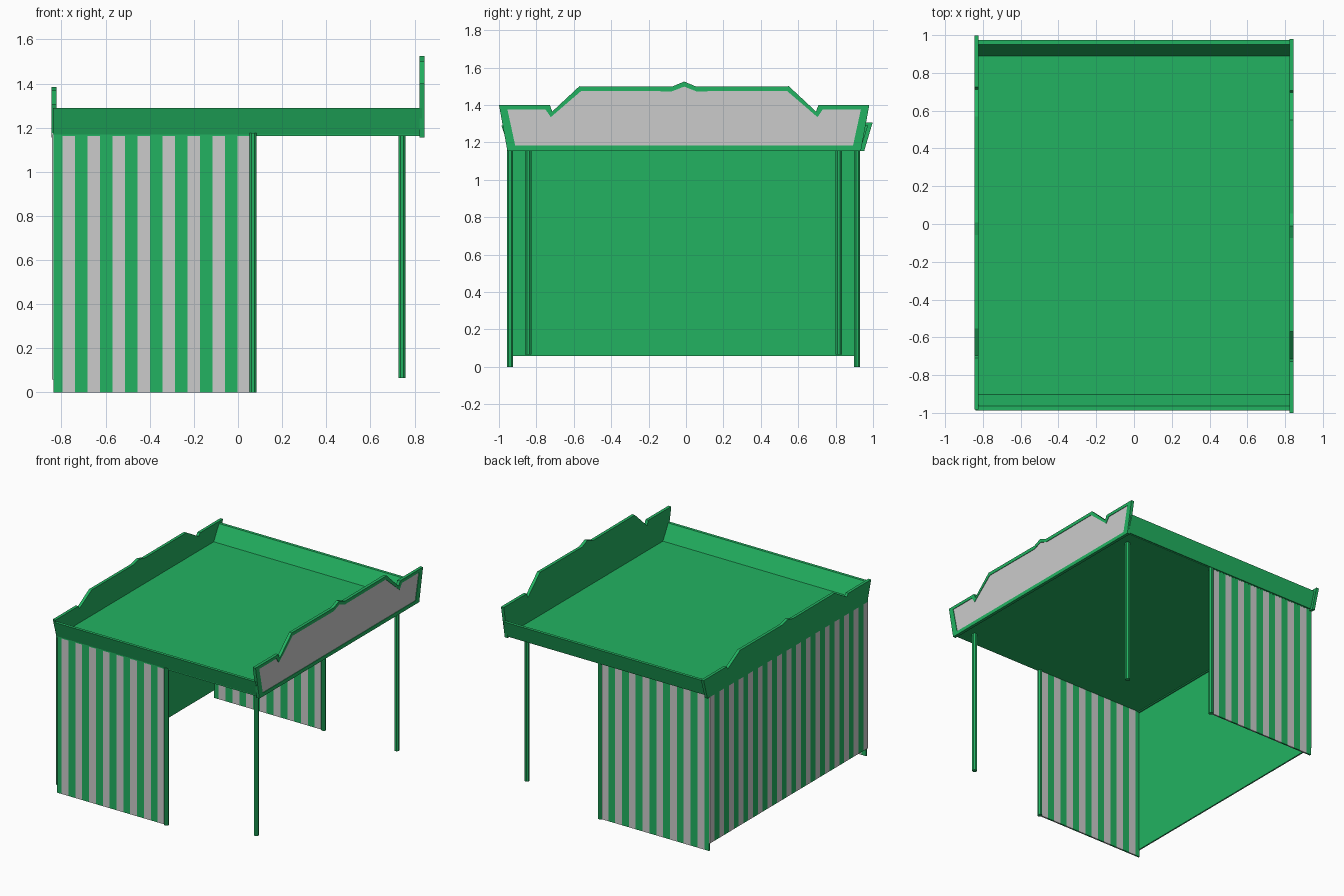
import bpy, bmesh, math
from mathutils import Vector

if "Cube" in bpy.data.objects:
    bpy.data.objects.remove(bpy.data.objects["Cube"])

CY = -0.013  # middle line of the stall


def material(name, rgb):
    m = bpy.data.materials.new(name)
    m.diffuse_color = (*rgb, 1)
    m.use_nodes = True
    m.node_tree.nodes["Principled BSDF"].inputs["Base Color"].default_value = m.diffuse_color
    return m


green = material("green", (0.016, 0.45, 0.12))
grey = material("light grey", (0.6, 0.6, 0.6))


def finish(name, bm):
    bmesh.ops.recalc_face_normals(bm, faces=bm.faces)
    me = bpy.data.meshes.new(name)
    bm.to_mesh(me)
    bm.free()
    ob = bpy.data.objects.new(name, me)
    bpy.context.collection.objects.link(ob)
    me.materials.append(green)
    me.materials.append(grey)
    return ob


def add_prism(bm, pts, offset, mat=0):
    """Extrude a planar outline along an offset."""
    off = Vector(offset)
    a = [bm.verts.new(p) for p in pts]
    b = [bm.verts.new(Vector(p) + off) for p in pts]
    n = len(pts)
    faces = [bm.faces.new(a), bm.faces.new(b[::-1])]
    faces += [bm.faces.new((a[i], b[i], b[(i + 1) % n], a[(i + 1) % n])) for i in range(n)]
    for f in faces:
        f.material_index = mat
    return faces


def add_box(bm, lo, hi, mat=0):
    (x0, y0, z0), (x1, y1, z1) = lo, hi
    return add_prism(bm, [(x0, y0, z0), (x1, y0, z0), (x1, y1, z0), (x0, y1, z0)],
                     (0, 0, z1 - z0), mat)


def post(name, x, y, z0, z1, r=0.018):
    bm = bmesh.new()
    ring = [(x + r * math.cos(t), y + r * math.sin(t), z0)
            for t in (math.pi / 8 + i * math.pi / 4 for i in range(8))]
    add_prism(bm, ring, (0, 0, z1 - z0))
    finish(name, bm)


# Side walls, posts and sloping roof edges on both sides
for side, label in ((-1, "left"), (1, "right")):
    y = CY + side * 0.928
    bm = bmesh.new()
    add_box(bm, (-0.836, y - 0.006, 0), (-0.796, y + 0.006, 1.175))
    w = (0.055 + 0.796) / 15
    for i in range(15):
        x = -0.796 + i * w
        add_box(bm, (x, y - 0.006, 0), (x + w, y + 0.006, 1.175), 1 - i % 2)
    finish(label + "_wall", bm)
    post(label + "_wall_post", 0.068, y, 0, 1.175)
    post(label + "_front_post", 0.743, CY + side * 0.83, 0.065, 1.175)
    bm = bmesh.new()
    edge = [(0.895, 1.178), (0.958, 1.29), (0.98, 1.29), (0.94, 1.165)]
    add_prism(bm, [(-0.838, CY * 0.5 + side * a, z) for a, z in edge], (1.672, 0, 0))
    finish(label + "_roof_edge", bm)

# Back wall: striped outside, plain inside
bm = bmesh.new()
n = 33
y0, y1 = CY - 0.935, CY + 0.935
w = (y1 - y0) / n
for i in range(n):
    add_box(bm, (-0.843, y0 + i * w, 0.058), (-0.837, y0 + (i + 1) * w, 1.175), 1 - i % 2)
add_box(bm, (-0.837, y0, 0.058), (-0.832, y1, 1.175))
finish("back_wall", bm)

# Roof sheet
bm = bmesh.new()
add_box(bm, (-0.835, CY - 0.935, 1.163), (0.83, CY + 0.935, 1.178))
finish("roof", bm)

# Shaped sign boards: half outlines (distance from middle, height), mirrored
outer = [(0, 1.525), (0.065, 1.498), (0.56, 1.5), (0.705, 1.365), (0.718, 1.4),
         (0.99, 1.4), (0.945, 1.155)]
inner = [(0, 1.498), (0.065, 1.473), (0.55, 1.475), (0.713, 1.335), (0.742, 1.377),
         (0.945, 1.377), (0.903, 1.182)]


def outline(half, x, mid, zs=1.0):
    full = half + [(-a, z) for a, z in half[:0:-1]]
    return [(x, mid + a, 1.155 + (z - 1.155) * zs) for a, z in full]


bm = bmesh.new()
add_prism(bm, outline(outer, 0.822, -0.01), (0.016, 0, 0))
finish("front_board", bm)

# Raised rim around the front board
bm = bmesh.new()
o0, i0 = outline(outer, 0.838, -0.01), outline(inner, 0.838, -0.01)
rings = [[bm.verts.new((x, p[1], p[2])) for p in pts]
         for pts, x in ((o0, 0.838), (o0, 0.845), (i0, 0.845), (i0, 0.838))]
k = len(o0)
for a, b in ((0, 1), (1, 2), (2, 3), (3, 0)):
    for i in range(k):
        j = (i + 1) % k
        bm.faces.new((rings[a][i], rings[a][j], rings[b][j], rings[b][i]))
finish("front_board_rim", bm)

# Grey plate set in the front board
bm = bmesh.new()
add_prism(bm, outline(inner, 0.838, -0.01), (0.003, 0, 0), 1)
finish("front_board_plate", bm)

# Lower back board
bm = bmesh.new()
add_prism(bm, outline(outer, -0.845, 0.008, 0.62), (0.022, 0, 0))
finish("back_board", bm)
